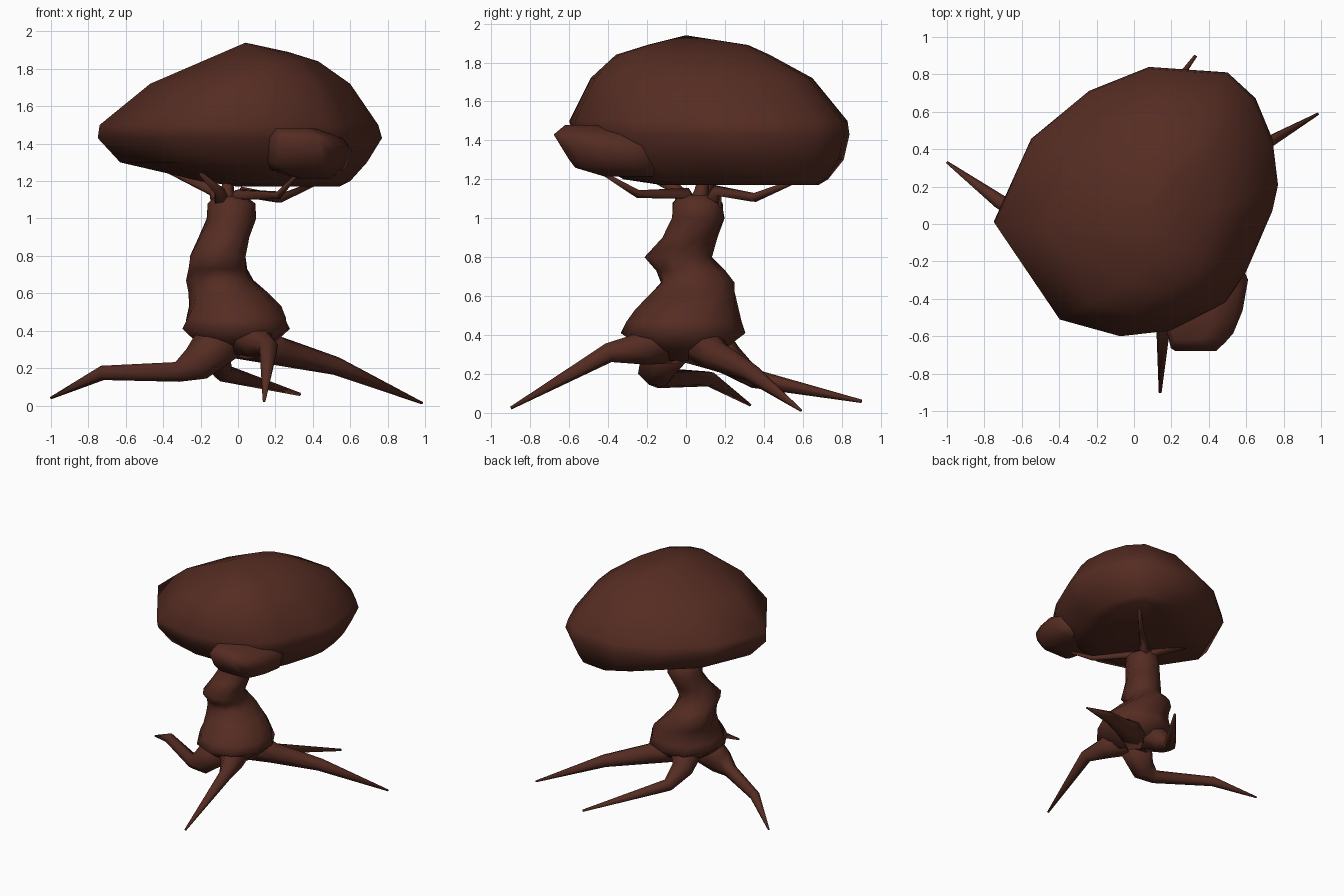
import bpy, bmesh, math
from mathutils import Vector

if "Cube" in bpy.data.objects:
    bpy.data.objects.remove(bpy.data.objects["Cube"])

bark = bpy.data.materials.new("dark_brown")
bark.diffuse_color = (0.09, 0.025, 0.016, 1)
bark.use_nodes = True
bark.node_tree.nodes["Principled BSDF"].inputs["Base Color"].default_value = bark.diffuse_color


def finish(name, bm):
    bmesh.ops.recalc_face_normals(bm, faces=bm.faces[:])
    for f in bm.faces:
        f.smooth = True
    me = bpy.data.meshes.new(name)
    bm.to_mesh(me)
    bm.free()
    me.materials.append(bark)
    ob = bpy.data.objects.new(name, me)
    bpy.context.collection.objects.link(ob)
    return ob


def loft(name, rings):
    """Skin a list of equally long point rings and cap both ends."""
    bm = bmesh.new()
    rows = [[bm.verts.new(p) for p in r] for r in rings]
    n = len(rows[0])
    for a, b in zip(rows, rows[1:]):
        for i in range(n):
            j = (i + 1) % n
            bm.faces.new((a[i], a[j], b[j], b[i]))
    bm.faces.new(rows[0])
    bm.faces.new(rows[-1])
    return finish(name, bm)


def tube(name, path, sides=7):
    """Tapered limb; path entries are (x, y, z, radius)."""
    pts = [Vector(p[:3]) for p in path]
    n = Vector((0.13, 0.21, 1))
    rings = []
    for i, p in enumerate(pts):
        t = Vector((0, 0, 0))
        if i > 0:
            t += (p - pts[i - 1]).normalized()
        if i < len(pts) - 1:
            t += (pts[i + 1] - p).normalized()
        t.normalize()
        n = (n - t * n.dot(t)).normalized()
        s = t.cross(n)
        r = path[i][3]
        rings.append([p + r * (math.cos(a) * n + math.sin(a) * s)
                      for a in (2 * math.pi * k / sides for k in range(sides))])
    return loft(name, rings)


def blob(name, outline, levels, tip=None):
    """Convex foliage mass: an outline fitted to the bounds at each level."""
    xs, ys = [p[0] for p in outline], [p[1] for p in outline]
    bm = bmesh.new()
    for z, x0, x1, y0, y1 in levels:
        for x, y in outline:
            u = (x - min(xs)) / (max(xs) - min(xs))
            v = (y - min(ys)) / (max(ys) - min(ys))
            bm.verts.new((x0 + u * (x1 - x0), y0 + v * (y1 - y0), z))
    if tip:
        bm.verts.new(tip)
    hull = bmesh.ops.convex_hull(bm, input=bm.verts[:])
    inner = [v for v in bm.verts if not v.link_faces]
    bmesh.ops.delete(bm, geom=inner, context='VERTS')
    return finish(name, bm)


# Main canopy
blob("canopy",
     [(-.75, 0), (-.55, .45), (-.24, .71), (.08, .84), (.5, .81), (.65, .67),
      (.74, .45), (.77, .2), (.74, .06), (.6, -.27), (.5, -.42), (.2, -.57),
      (-.07, -.6), (-.4, -.51)],
     [(1.17, .0, .54, -.12, .68), (1.20, -.2, .6, -.32, .73),
      (1.30, -.63, .69, -.5, .81), (1.43, -.75, .77, -.58, .84),
      (1.50, -.74, .75, -.6, .83), (1.72, -.47, .60, -.49, .65),
      (1.84, -.17, .43, -.36, .43), (1.89, -.07, .27, -.2, .32)],
     (.04, .0, 1.94))

# Small lower lobe at the front right
blob("canopy_lobe",
     [(.13, -.4), (.19, -.65), (.22, -.67), (.47, -.67), (.53, -.61),
      (.58, -.48), (.61, -.3), (.53, -.12), (.3, -.14)],
     [(1.215, .3, .5, -.42, -.13), (1.26, .16, .57, -.57, -.12),
      (1.30, .13, .59, -.6, -.12), (1.37, .135, .61, -.64, -.13),
      (1.43, .145, .56, -.68, -.22), (1.48, .19, .42, -.62, -.42)])

# Twisting trunk: z, x range, y range
trunk = [(.27, -.12, .12, -.12, .12), (.33, -.21, .19, -.22, .2),
         (.41, -.30, .28, -.33, .30), (.47, -.28, .26, -.30, .28),
         (.53, -.26, .23, -.26, .27), (.60, -.26, .16, -.20, .26),
         (.67, -.275, .08, -.13, .25), (.73, -.265, .05, -.15, .2),
         (.80, -.26, .045, -.21, .13), (.90, -.21, .06, -.12, .16),
         (1.0, -.165, .095, -.075, .2), (1.08, -.16, .09, -.07, .19),
         (1.12, -.12, .04, -.03, .14)]
rings = []
for k, (z, x0, x1, y0, y1) in enumerate(trunk):
    ring = []
    for i in range(10):
        a = 2 * math.pi * i / 10 + .12 * k
        ring.append(((x0 + x1) / 2 + (x1 - x0) * .51 * math.cos(a),
                     (y0 + y1) / 2 + (y1 - y0) * .51 * math.sin(a), z))
    rings.append(ring)
loft("trunk", rings)

# Spreading roots
roots = {
    "root_left": [(-.06, -.08, .38, .15), (-.22, -.15, .22, .1),
                  (-.32, -.13, .18, .055), (-.72, .12, .175, .04), (-1, .33, .04, .007)],
    "root_right": [(.02, .04, .38, .14), (.22, .16, .29, .08),
                   (.53, .33, .21, .05), (.985, .59, .013, .007)],
    "root_front": [(.03, -.1, .39, .15), (.11, -.24, .33, .085),
                   (.165, -.4, .31, .052), (.14, -.9, .025, .008)],
    "root_back": [(-.06, .08, .38, .14), (-.12, .22, .27, .085),
                  (-.08, .35, .175, .05), (.33, .9, .06, .009)],
}
for name, path in roots.items():
    tube(name, path)

# Thin branches holding the canopy
branches = [
    [(-.02, .02, 1.04, .06), (.01, -.01, 1.13, .035), (.22, -.25, 1.125, .022), (.33, -.46, 1.25, .008)],
    [(.0, .12, 1.03, .06), (.03, .16, 1.14, .035), (.22, .35, 1.105, .025), (.42, .56, 1.19, .012)],
    [(-.08, .08, 1.03, .07), (-.13, .1, 1.15, .035), (-.38, .18, 1.26, .015)],
    [(-.08, .03, 1.04, .06), (-.1, -.05, 1.15, .03), (-.2, -.25, 1.24, .012)],
    [(-.06, .06, 1.04, .07), (-.06, .08, 1.14, .04), (-.05, .1, 1.27, .02)],
]
for i, path in enumerate(branches):
    tube(f"branch_{i + 1}", path, 5)
